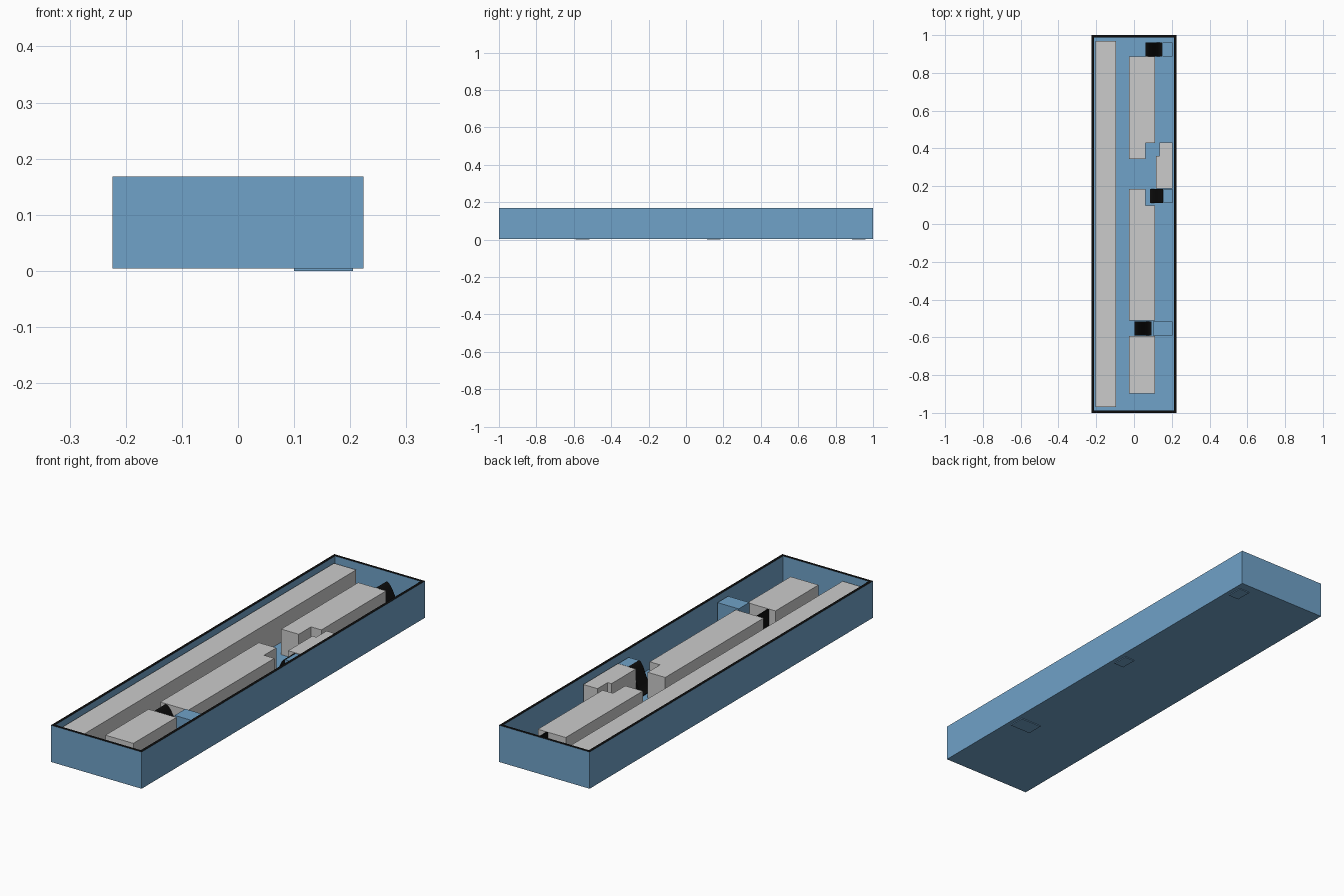
import bpy, bmesh, math

if "Cube" in bpy.data.objects:
    bpy.data.objects.remove(bpy.data.objects["Cube"])


def material(name, rgb):
    m = bpy.data.materials.new(name)
    m.diffuse_color = (*rgb, 1)
    m.use_nodes = True
    m.node_tree.nodes["Principled BSDF"].inputs["Base Color"].default_value = m.diffuse_color
    return m


blue = material("blue", (0.16, 0.36, 0.58))
black = material("black", (0.004, 0.004, 0.004))


def make(name, bm, mats=()):
    bmesh.ops.recalc_face_normals(bm, faces=bm.faces[:])
    mesh = bpy.data.meshes.new(name)
    bm.to_mesh(mesh)
    bm.free()
    ob = bpy.data.objects.new(name, mesh)
    bpy.context.collection.objects.link(ob)
    for m in mats:
        mesh.materials.append(m)
    return ob


def extrude(name, pts, offset, mats=()):
    """Extrude a closed outline of 3D points along an offset."""
    bm = bmesh.new()
    face = bm.faces.new([bm.verts.new(p) for p in pts])
    new = bmesh.ops.extrude_face_region(bm, geom=[face])["geom"]
    bmesh.ops.translate(bm, vec=offset,
                        verts=[v for v in new if isinstance(v, bmesh.types.BMVert)])
    return make(name, bm, mats)


def slab(name, outline, z0, z1, mats=()):
    return extrude(name, [(x, y, z0) for x, y in outline], (0, 0, z1 - z0), mats)


def rect(x0, x1, y0, y1):
    return [(x0, y0), (x1, y0), (x1, y1), (x0, y1)]


# Open tray: inset the top of a box for the black rim, then sink the middle
BASE, FLOOR, TOP, WALL = 0.004, 0.023, 0.168, 0.018
tray = slab("tray", rect(-0.224, 0.224, -1, 1), BASE, TOP, (blue, black))
bm = bmesh.new()
bm.from_mesh(tray.data)
top = next(f for f in bm.faces if f.normal.z > 0.9)
rim = bmesh.ops.inset_region(bm, faces=[top], thickness=WALL)["faces"]
for f in rim:
    f.material_index = 1
sunk = bmesh.ops.extrude_face_region(bm, geom=[top])["geom"]
bmesh.ops.translate(bm, vec=(0, 0, FLOOR - TOP),
                    verts=[v for v in sunk if isinstance(v, bmesh.types.BMVert)])
if top.is_valid:
    bmesh.ops.delete(bm, geom=[top], context='FACES_ONLY')
for f in bm.faces:
    if f not in rim:
        f.material_index = 0
bmesh.ops.recalc_face_normals(bm, faces=bm.faces[:])
bm.to_mesh(tray.data)
bm.free()

# Grey blocks on the floor
slab("long_block", rect(-0.205, -0.095, -0.97, 0.97), FLOOR, 0.144)
slab("front_block", rect(-0.027, 0.111, -0.897, -0.593), FLOOR, 0.137)
slab("middle_block", [(-0.027, -0.51), (0.111, -0.51), (0.111, 0.098), (0.06, 0.098),
                      (0.06, 0.185), (-0.027, 0.185)], FLOOR, 0.137)
slab("back_block", [(-0.027, 0.343), (0.06, 0.343), (0.06, 0.43), (0.111, 0.43),
                    (0.111, 0.887), (-0.027, 0.887)], FLOOR, 0.137)
slab("side_block", [(0.116, 0.188), (0.205, 0.188), (0.205, 0.432), (0.135, 0.432),
                    (0.135, 0.36), (0.116, 0.36)], FLOOR, 0.138)


# Curved black wedges, each beside a blue box that passes through the floor
def wedge(name, x_high, x_low, y0, y1, z_top, steps=24):
    curve = []
    for i in range(steps + 1):
        t = i / steps
        z = FLOOR + 0.004 + (z_top - FLOOR - 0.004) * (1 + math.cos(math.pi * t)) / 2
        curve.append((x_high + (x_low - x_high) * t, y0, z))
    pts = [(x_high, y0, FLOOR)] + curve + [(x_low, y0, FLOOR)]
    ob = extrude(name, pts, (0, y1 - y0, 0), (black,))
    bpy.context.view_layer.objects.active = ob
    ob.select_set(True)
    bpy.ops.object.shade_smooth_by_angle(angle=math.radians(30))
    ob.select_set(False)


for tag, x_high, x_low, box_x, y0, y1, box_z in (
        ("front", 0.003, 0.092, 0.10, -0.59, -0.515, 0.142),
        ("middle", 0.154, 0.084, 0.155, 0.112, 0.185, 0.137),
        ("back", 0.062, 0.148, 0.152, 0.887, 0.96, 0.11)):
    wedge(tag + "_wedge", x_high, x_low, y0, y1, 0.138)
    slab(tag + "_box", rect(box_x, 0.205, y0, y1), 0.0, box_z, (blue,))
